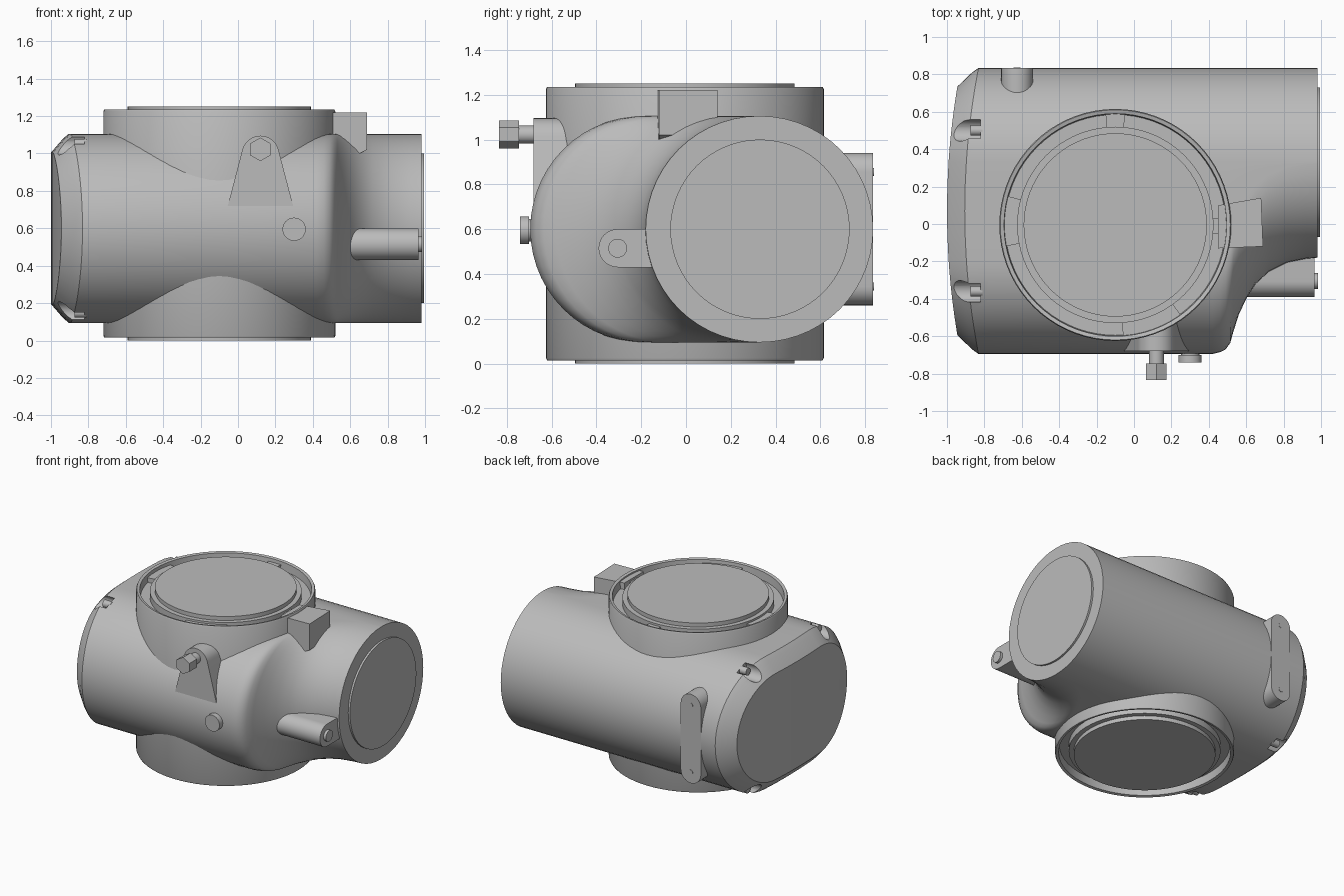
import bpy, bmesh
from math import sin, cos, pi, radians
from mathutils import Vector

if "Cube" in bpy.data.objects:
    bpy.data.objects.remove(bpy.data.objects["Cube"], do_unlink=True)

grey = bpy.data.materials.new("cast_grey")
grey.use_nodes = True
colour = (0.5, 0.5, 0.5, 1)
grey.diffuse_color = colour
grey.node_tree.nodes["Principled BSDF"].inputs["Base Color"].default_value = colour
parts = []


def loft(name, rings, cap_first=True, cap_last=True):
    """Skin a list of equal-length closed rings."""
    bm = bmesh.new()
    loops = [[bm.verts.new(p) for p in ring] for ring in rings]
    for a, b in zip(loops, loops[1:]):
        for i in range(len(a)):
            j = (i + 1) % len(a)
            bm.faces.new((a[i], a[j], b[j], b[i]))
    if cap_first:
        bm.faces.new(loops[0])
    if cap_last:
        bm.faces.new(loops[-1])
    bmesh.ops.remove_doubles(bm, verts=bm.verts, dist=0.0001)
    bmesh.ops.recalc_face_normals(bm, faces=bm.faces)
    mesh = bpy.data.meshes.new(name)
    bm.to_mesh(mesh)
    bm.free()
    mesh.materials.append(grey)
    ob = bpy.data.objects.new(name, mesh)
    bpy.context.collection.objects.link(ob)
    parts.append(ob)
    return ob


def place(axis, u, v, w):
    """Outline (u, v) pushed to w along the axis."""
    return {"x": (w, u, v), "y": (u, w, v), "z": (u, v, w)}[axis]


def prism(name, axis, outline, lo, hi):
    return loft(name, [[place(axis, u, v, w) for u, v in outline] for w in (lo, hi)])


def arc(u, v, r, start, end, n):
    return [(u + r * cos(radians(start + (end - start) * i / n)),
             v + r * sin(radians(start + (end - start) * i / n))) for i in range(n + 1)]


def rod(name, axis, u, v, r, lo, hi, n=32, turn=0):
    return prism(name, axis, arc(u, v, r, turn, turn + 360, n)[:-1], lo, hi)


# Main housing: a rounded section narrowing to a round neck on the left
MID_Z, R, BACK = 0.6, 0.505, 0.33


def section(x, front, r, bow=0):
    upper = arc(front, 0, r, 180, 90, 14)
    upper += [(front + (BACK - front) * k / 4, r) for k in (1, 2, 3)]
    upper += arc(BACK, 0, r, 90, 0, 14)
    loop = upper + [(y, -z) for y, z in upper[-2:0:-1]]
    return [Vector((x + bow * ((y - 0.07) / 0.66) ** 2, y, MID_Z + z)) for y, z in loop]


face = section(-1, -0.19, R - 0.1, 0.055)
seam = [Vector((p.x, p.y, MID_Z)) for p in face]
rings = [seam, face, section(-0.935, -0.19, R - 0.025, 0.055),
         section(-0.905, -0.19, R, 0.055), section(-0.78, -0.19, R)]
neck = [(0.42, -0.19), (0.46, -0.18), (0.49, -0.165), (0.515, -0.13), (0.53, -0.075),
        (0.56, 0.02), (0.6, 0.105), (0.65, 0.185), (0.72, 0.25), (0.82, 0.3),
        (0.92, 0.32), (0.98, 0.325)]
rings += [section(x, front, R) for x, front in neck]
housing = loft("housing", rings, cap_first=False)

# Screw pockets in the chamfered end, with screw heads
for y in (0.5, -0.36):
    for side in (1, -1):
        z = MID_Z + side * 0.45
        cutter = rod("pocket_cutter", "x", y, z, 0.058, -1.1, -0.82, 24)
        parts.remove(cutter)
        cutter.hide_render = True
        mod = housing.modifiers.new("pocket", "BOOLEAN")
        mod.operation = "DIFFERENCE"
        mod.solver = "EXACT"
        mod.object = cutter
        bpy.context.view_layer.objects.active = housing
        bpy.ops.object.modifier_apply(modifier=mod.name)
        bpy.data.objects.remove(cutter, do_unlink=True)
        rod("pocket_screw", "x", y, z, 0.028, -0.875, -0.81, 16)

# Left end disc
rod("end_disc", "x", BACK, MID_Z, 0.4, 0.9, 0.995, 64)

# Vertical barrel with a grooved rim and raised disc at each end
CX, CY, CZ = -0.1, -0.005, 0.625
half = [(0.49, 0.625), (0.49, 0.595), (0.525, 0.595), (0.525, 0.545), (0.59, 0.545),
        (0.595, 0.605), (0.615, 0.61), (0.62, 0.6)]
profile = half + [(r, -h) for r, h in reversed(half)]
loft("barrel", [[(x, y, CZ + h) for x, y in arc(CX, CY, r, 0, 360, 72)[:-1]]
                for r, h in profile])

# Locking tabs in the upper groove
for start, end in ((85, 95), (165, 191), (-5, 4), (274, 306)):
    outline = arc(CX, CY, 0.52, start, end, 6) + arc(CX, CY, 0.595, end, start, 6)
    prism("groove_tab", "z", outline, 1.15, 1.205)

# Wedge block beside the rim
plan = [(0.45, 0.10), (0.68, 0.14), (0.69, -0.12), (0.45, -0.13)]
loft("rim_block", [[(x, y, 1.22) for x, y in plan],
                   [(x, y, 1.02 if x > 0.6 else 0.9) for x, y in plan]])

# Front lug with hexagonal bolt
lug = [(-0.055, 0.72), (0.295, 0.72)] + arc(0.12, 0.995, 0.1, 10, 170, 16)
prism("front_lug", "y", lug, -0.68, -0.4)
rod("bolt_shank", "y", 0.12, 1.022, 0.04, -0.76, -0.66)
rod("bolt_head", "y", 0.12, 1.022, 0.063, -0.835, -0.745, 6, 30)

# Round plug on the front
rod("plug_neck", "y", 0.3, 0.595, 0.05, -0.71, -0.6)
rod("plug_head", "y", 0.3, 0.595, 0.062, -0.74, -0.7)

# Side lug along the neck, with its pin
ear = arc(-0.305, 0.515, 0.085, 90, 270, 16) + [(0.1, 0.43), (0.1, 0.6)]
prism("side_lug", "x", ear, 0.45, 0.965)
rod("side_lug_pin", "x", -0.305, 0.515, 0.042, 0.9, 0.985, 24)

# Mounting pad on the back
pad = arc(-0.625, 0.855, 0.085, 0, 180, 16) + arc(-0.625, 0.345, 0.085, 180, 360, 16)
prism("back_pad", "y", pad, 0.6, 0.835)
for z in (0.345, 0.855):
    rod("pad_screw", "y", -0.625, z, 0.018, 0.8, 0.838, 16)

# Smooth shading with sharp edges kept
bpy.ops.object.select_all(action="DESELECT")
for ob in parts:
    ob.select_set(True)
bpy.context.view_layer.objects.active = housing
bpy.ops.object.shade_smooth_by_angle(angle=radians(30))
